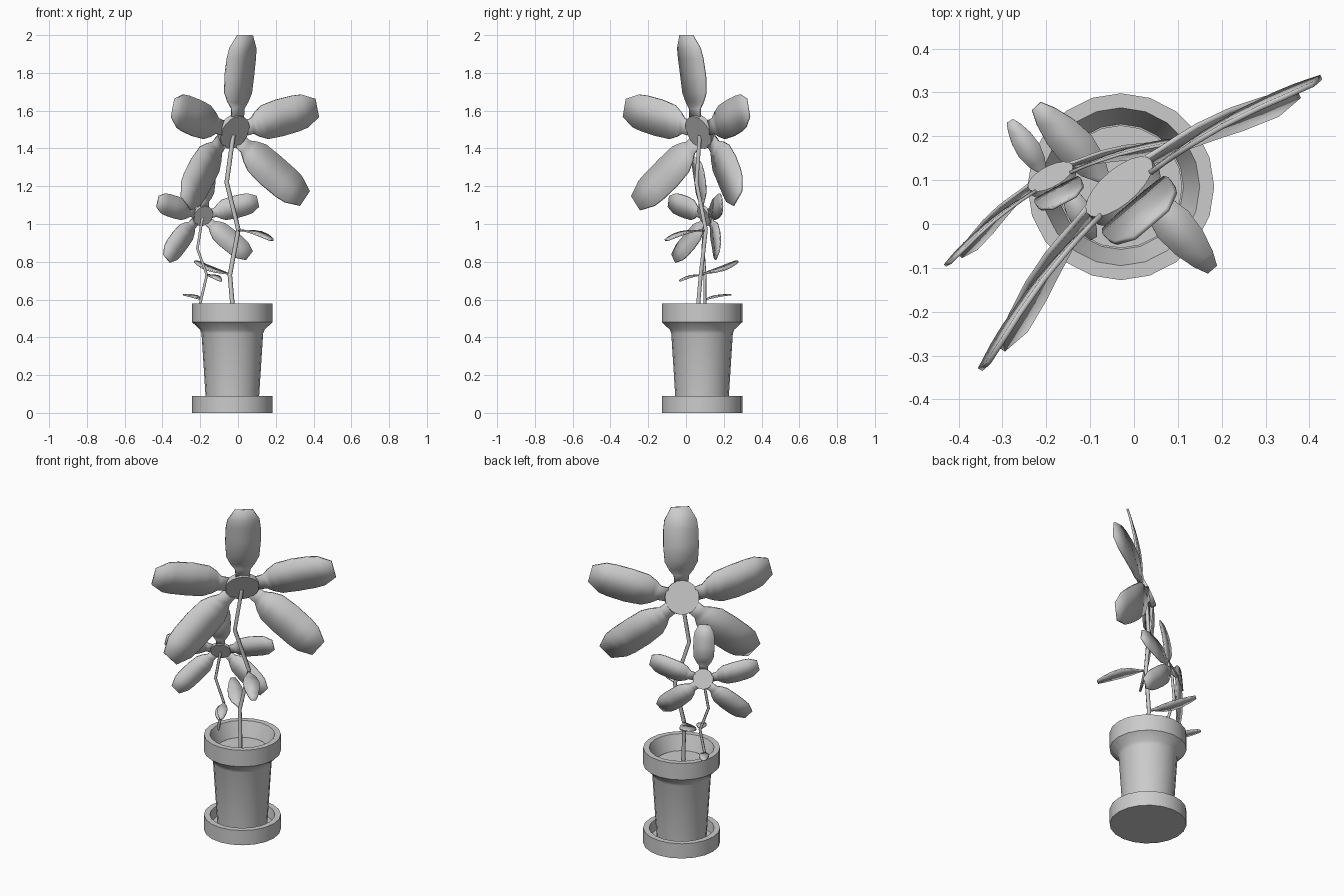
import bpy, bmesh, math
from mathutils import Vector, Matrix

if "Cube" in bpy.data.objects:
    bpy.data.objects.remove(bpy.data.objects["Cube"])

POT = Vector((-0.03, 0.085, 0))
Z = Vector((0, 0, 1))


def finish(name, bm, smooth=None):
    bmesh.ops.recalc_face_normals(bm, faces=bm.faces)
    me = bpy.data.meshes.new(name)
    bm.to_mesh(me)
    bm.free()
    ob = bpy.data.objects.new(name, me)
    bpy.context.collection.objects.link(ob)
    if smooth:
        bpy.ops.object.select_all(action='DESELECT')
        ob.select_set(True)
        bpy.context.view_layer.objects.active = ob
        bpy.ops.object.shade_smooth_by_angle(angle=math.radians(smooth))
    return ob


def lathe(name, profile, n=20):
    # Profile runs from axis to axis, (radius, height)
    bm = bmesh.new()
    vs = [bm.verts.new((POT.x + r, POT.y, z)) for r, z in profile]
    edges = [bm.edges.new(p) for p in zip(vs, vs[1:])]
    bmesh.ops.spin(bm, geom=vs + edges, cent=POT, axis=Z, angle=2 * math.pi,
                   steps=n, use_duplicate=False)
    bmesh.ops.remove_doubles(bm, verts=bm.verts, dist=1e-4)
    return finish(name, bm, 30)


def stem(name, points, radius):
    cu = bpy.data.curves.new(name, 'CURVE')
    cu.dimensions = '3D'
    cu.bevel_depth = radius
    cu.bevel_resolution = 1
    cu.use_fill_caps = True
    sp = cu.splines.new('POLY')
    sp.points.add(len(points) - 1)
    for p, co in zip(sp.points, points):
        p.co = (*co, 1)
    ob = bpy.data.objects.new(name, cu)
    bpy.context.collection.objects.link(ob)


def blade(name, a, b, side, outline, bulge, thick):
    # Thin petal or leaf from a to b; outline lists (fraction, half width)
    bm = bmesh.new()
    rows = []
    for t, w in outline:
        p = a.lerp(b, t) + bulge * math.sin(math.pi * t)
        rows.append([bm.verts.new(p - side * w), bm.verts.new(p + side * w)])
    for (p, q), (r, s) in zip(rows, rows[1:]):
        bm.faces.new((p, q, s, r))
    ob = finish(name, bm, 30)
    mod = ob.modifiers.new("thickness", 'SOLIDIFY')
    mod.thickness = thick
    mod.offset = 0


PETAL = [(0, .04), (.1, .042), (.18, .068), (.29, .092), (.5, .099),
         (.72, .097), (.84, .09), (1, .05)]
LEAF = [(0, .08), (.12, .22), (.3, .75), (.5, 1), (.7, .9), (.88, .62), (1, .3)]
TIPS = [(0, .51), (.5, .125), (-.5, .125), (.415, -.355), (-.41, -.38)]


def flower(name, c, yaw, k):
    c = Vector(c)
    yaw, tilt = math.radians(yaw), math.radians(25)
    u = Vector((math.cos(yaw), math.sin(yaw), 0))
    n = Vector((-math.sin(yaw), math.cos(yaw), 0))
    axis = n * math.cos(tilt) + Z * math.sin(tilt)
    w = Z * math.cos(tilt) - n * math.sin(tilt)
    # Tilted centre disc
    bm = bmesh.new()
    rot = Z.rotation_difference(axis).to_matrix().to_4x4()
    bmesh.ops.create_cone(bm, cap_ends=True, segments=20, radius1=.095 * k,
                          radius2=.095 * k, depth=.03 * k,
                          matrix=Matrix.Translation(c) @ rot)
    finish(name + "_centre", bm, 30)
    # Five petals swept back from the disc rim
    for i, (x, z) in enumerate(TIPS):
        d = Vector((x, z)).normalized()
        base = c + (u * d.x + w * d.y) * .085 * k
        tip = c + (u * x + Z * z - n * .097) * k
        side = n.cross(tip - base).normalized()
        blade(f"{name}_petal_{i + 1}", base, tip, side,
              [(t, h * k) for t, h in PETAL], n * .018 * k, .012 * k)


def leaf(name, a, b, half, arch):
    a, b = Vector(a), Vector(b)
    side = Z.cross(b - a).normalized()
    blade(name, a, b, side, [(t, h * half) for t, h in LEAF], Z * arch, .008)


# Saucer, pot and soil
lathe("saucer", [(0, 0), (.213, 0), (.213, .09), (.18, .09), (.172, .03), (0, .03)])
lathe("pot", [(0, .028), (.138, .028), (.142, .09), (.163, .42), (.17, .44),
              (.213, .48), (.213, .58), (.18, .58), (.143, .48), (0, .48)])
lathe("soil", [(0, .47), (.14, .47), (.14, .495), (0, .495)])

# Tall flower with its stem and leaves
stem("tall_stem", [(-.03, .065, .48), (-.03, .065, .58), (-.043, .078, .73),
                   (.002, .105, .97), (-.06, .055, 1.22), (-.025, .073, 1.47)], .012)
flower("tall_flower", (-.025, .075, 1.49), 40.6, 1)
leaf("tall_leaf_low", (-.04, .075, .735), (-.222, .268, .802), .046, -.012)
leaf("tall_leaf_high", (.002, .1, .965), (.178, -.103, .915), .046, .018)

# Short flower with its stem and leaves
stem("short_stem", [(-.21, .1, .53), (-.2, .1, .58), (-.165, .1, .73),
                    (-.215, .09, .87), (-.188, .1, 1.035)], .008)
flower("short_flower", (-.187, .101, 1.045), 28, .6)
leaf("short_leaf_low", (-.195, .1, .6), (-.283, .235, .626), .028, .006)
leaf("short_leaf_high", (-.165, .1, .73), (-.092, -.032, .7), .028, .01)
